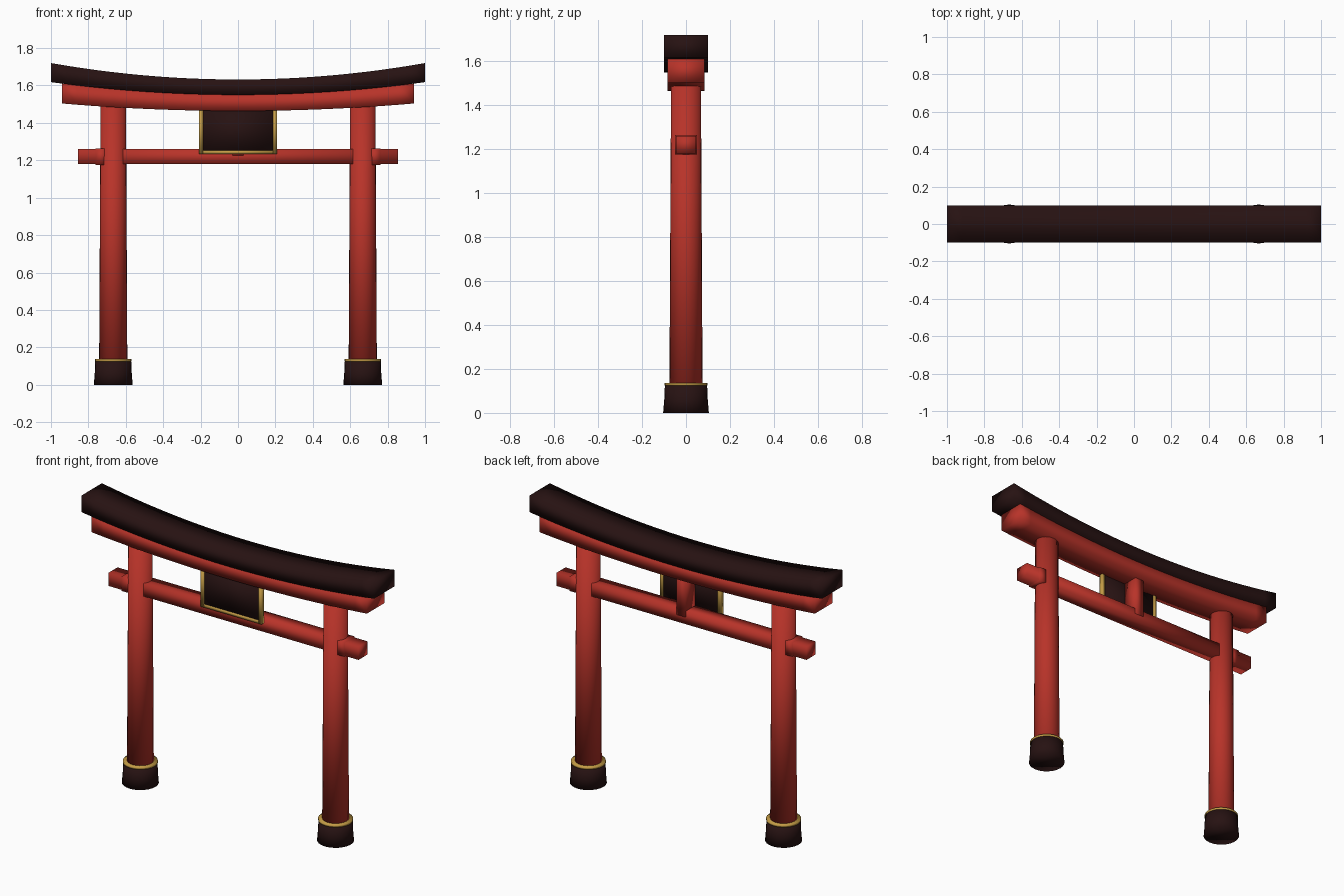
import bpy
import bmesh

cube = bpy.data.objects.get("Cube")
if cube:
    bpy.data.objects.remove(cube, do_unlink=True)


def material(name, colour):
    mat = bpy.data.materials.new(name)
    mat.use_nodes = True
    mat.diffuse_color = (*colour, 1)
    bsdf = next(n for n in mat.node_tree.nodes if n.type == "BSDF_PRINCIPLED")
    bsdf.inputs["Base Color"].default_value = (*colour, 1)
    return mat


RED = material("vermilion paint", (0.48, 0.033, 0.022))
BLACK = material("dark lacquer", (0.02, 0.006, 0.006))
GOLD = material("gold trim", (0.55, 0.33, 0.06))


def finish(bm, name, mat):
    """Turn a bmesh into a softly shaded object."""
    bmesh.ops.recalc_face_normals(bm, faces=bm.faces[:])
    for face in bm.faces:
        face.smooth = True
    mesh = bpy.data.meshes.new(name)
    bm.to_mesh(mesh)
    bm.free()
    mesh.materials.append(mat)
    obj = bpy.data.objects.new(name, mesh)
    bpy.context.collection.objects.link(obj)
    return obj


def box(name, mat, low, high):
    bm = bmesh.new()
    bmesh.ops.create_cube(bm, size=1)
    for v in bm.verts:
        v.co = [(a + b) / 2 + c * (b - a) for a, b, c in zip(low, high, v.co)]
    return finish(bm, name, mat)


def lathe(name, mat, x, rings, sides=24):
    """Stack circles given as (radius, height) and cap both ends."""
    bm = bmesh.new()
    loops = []
    for radius, z in rings:
        circle = bmesh.ops.create_circle(bm, segments=sides, radius=radius)["verts"]
        for v in circle:
            v.co.x += x
            v.co.z = z
        loops.append(circle)
    for a, b in zip(loops, loops[1:]):
        for i in range(sides):
            j = (i + 1) % sides
            bm.faces.new((a[i], a[j], b[j], b[i]))
    bm.faces.new(loops[0])
    bm.faces.new(loops[-1])
    return finish(bm, name, mat)


def curved_beam(name, mat, half_length, half_depth, bottom, top, steps=24):
    """Sweep a rectangle along x; bottom and top are (centre height, upward bend)."""
    bm = bmesh.new()
    sections = []
    for i in range(steps + 1):
        x = half_length * (2 * i / steps - 1)
        low, high = (h + bend * x * x for h, bend in (bottom, top))
        corners = ((-half_depth, low), (half_depth, low),
                   (half_depth, high), (-half_depth, high))
        sections.append([bm.verts.new((x, y, z)) for y, z in corners])
    for a, b in zip(sections, sections[1:]):
        for i in range(4):
            j = (i + 1) % 4
            bm.faces.new((a[i], a[j], b[j], b[i]))
    bm.faces.new(sections[0])
    bm.faces.new(sections[-1])
    return finish(bm, name, mat)


# Curved roof beam and the lintel beneath it
curved_beam("roof_beam", BLACK, 1.0, 0.1, (1.55, 0.068), (1.632, 0.088))
curved_beam("upper_lintel", RED, 0.94, 0.085, (1.464, 0.045), (1.555, 0.062))

# Straight tie beam and the short post above it
box("tie_beam", RED, (-0.855, -0.045, 1.18), (0.855, 0.045, 1.26))
box("centre_strut", RED, (-0.03, -0.05, 1.225), (0.03, 0.05, 1.5))

# Pillars with footings, gold collars and wedge blocks
for side, s in (("left", 1), ("right", -1)):
    x = s * 0.667
    lathe(side + "_pillar", RED, x, [(0.076, 0.004), (0.068, 1.51)])
    lathe(side + "_footing", BLACK, x, [(0.104, 0), (0.099, 0.06), (0.096, 0.128)])
    lathe(side + "_collar", GOLD, x, [(0.098, 0.124), (0.098, 0.137)])
    ends = sorted((s * 0.7, s * 0.762))
    box(side + "_wedge", RED, (ends[0], -0.05, 1.176), (ends[1], 0.05, 1.264))

# Framed panel in front of the strut
box("plaque_panel", BLACK, (-0.195, -0.062, 1.24), (0.195, -0.047, 1.48))
for side, s in (("left", 1), ("right", -1)):
    ends = sorted((s * 0.186, s * 0.208))
    box(side + "_frame_bar", GOLD, (ends[0], -0.068, 1.234), (ends[1], -0.042, 1.49))
for name, z in (("lower_frame_bar", 1.234), ("upper_frame_bar", 1.47)):
    box(name, GOLD, (-0.2, -0.067, z), (0.2, -0.043, z + 0.019))
